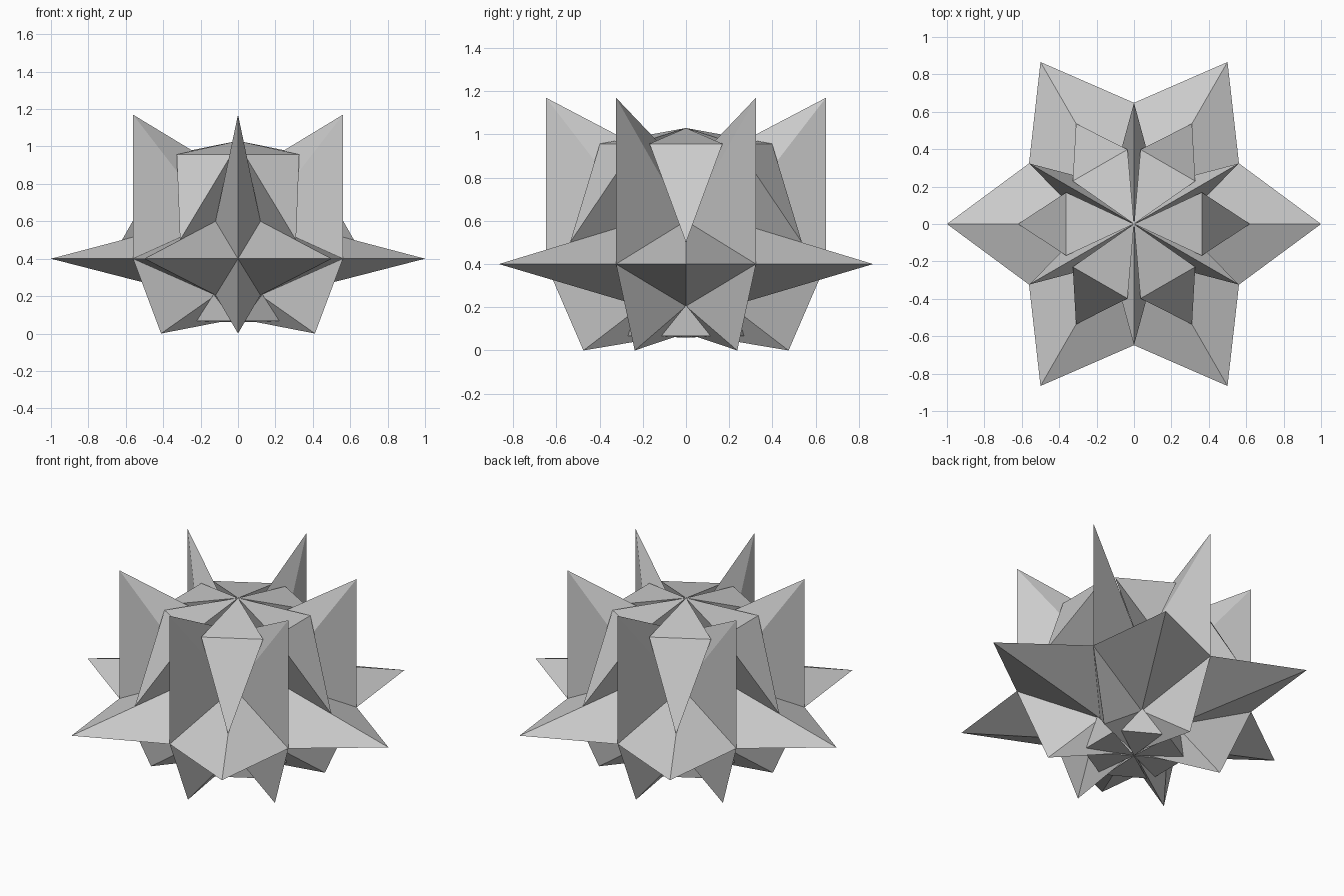
import bpy
from math import radians, cos, sin

if "Cube" in bpy.data.objects:
    bpy.data.objects.remove(bpy.data.objects["Cube"])

MID = 0.40  # height of the six horizontal star points


def pt(r, deg, z):
    a = radians(deg)
    return (r * cos(a), r * sin(a), z)


def build(name, polys):
    """Make a flat-shaded mesh object from triangles, welding shared corners."""
    index, verts, faces = {}, [], []
    for poly in polys:
        ids = []
        for p in poly:
            key = tuple(round(c, 4) for c in p)
            if key not in index:
                index[key] = len(verts)
                verts.append(p)
            ids.append(index[key])
        faces.append(ids)
    mesh = bpy.data.meshes.new(name)
    mesh.from_pydata(verts, [], faces)
    ob = bpy.data.objects.new(name, mesh)
    bpy.context.collection.objects.link(ob)
    return ob


def half_star(spike_r, spike_z, valley_z, centre_z, flip):
    """Upper or lower half of the star body: six arms and six upright spikes."""
    polys = []
    centre = (0, 0, centre_z)
    for a in range(0, 360, 60):
        tip, valley = pt(1.0, a, MID), pt(0.24, a, valley_z)
        for side in (30, -30):
            notch = pt(0.648, a + side, MID)
            spike = pt(spike_r, a + side, spike_z)
            tris = [(tip, notch, valley), (notch, spike, valley), (spike, centre, valley)]
            if (side < 0) != flip:
                tris = [t[::-1] for t in tris]
            polys += tris
    return polys


def facet_block(name, a, pole_z, rim_r, rim_z, point_r, point_z, valley_z, flip):
    """Wedge between two spikes: cap triangle, long outer triangle, undercut sides."""
    pole = (0, 0, pole_z)
    left, right = pt(rim_r, a + 25, rim_z), pt(rim_r, a - 25, rim_z)
    point, valley = pt(point_r, a, point_z), pt(0.24, a, valley_z)
    tris = [(pole, right, left), (left, right, point),
            (left, point, valley), (point, right, valley),
            (pole, left, valley), (right, pole, valley)]
    if flip:
        tris = [t[::-1] for t in tris]
    return build(name, tris)


# Star body: tall spikes above, short feet below
build("star_body",
      half_star(0.648, 1.17, 0.60, 0.83, False) +
      half_star(0.475, 0.0, 0.205, 0.08, True))

# Crown wedges on top and small wedges underneath
for i in range(6):
    facet_block(f"crown_wedge_{i + 1}", i * 60, 1.03, 0.40, 0.957, 0.62, 0.50, 0.60, False)
    facet_block(f"base_wedge_{i + 1}", i * 60, 0.06, 0.27, 0.067, 0.26, 0.21, 0.19, True)
